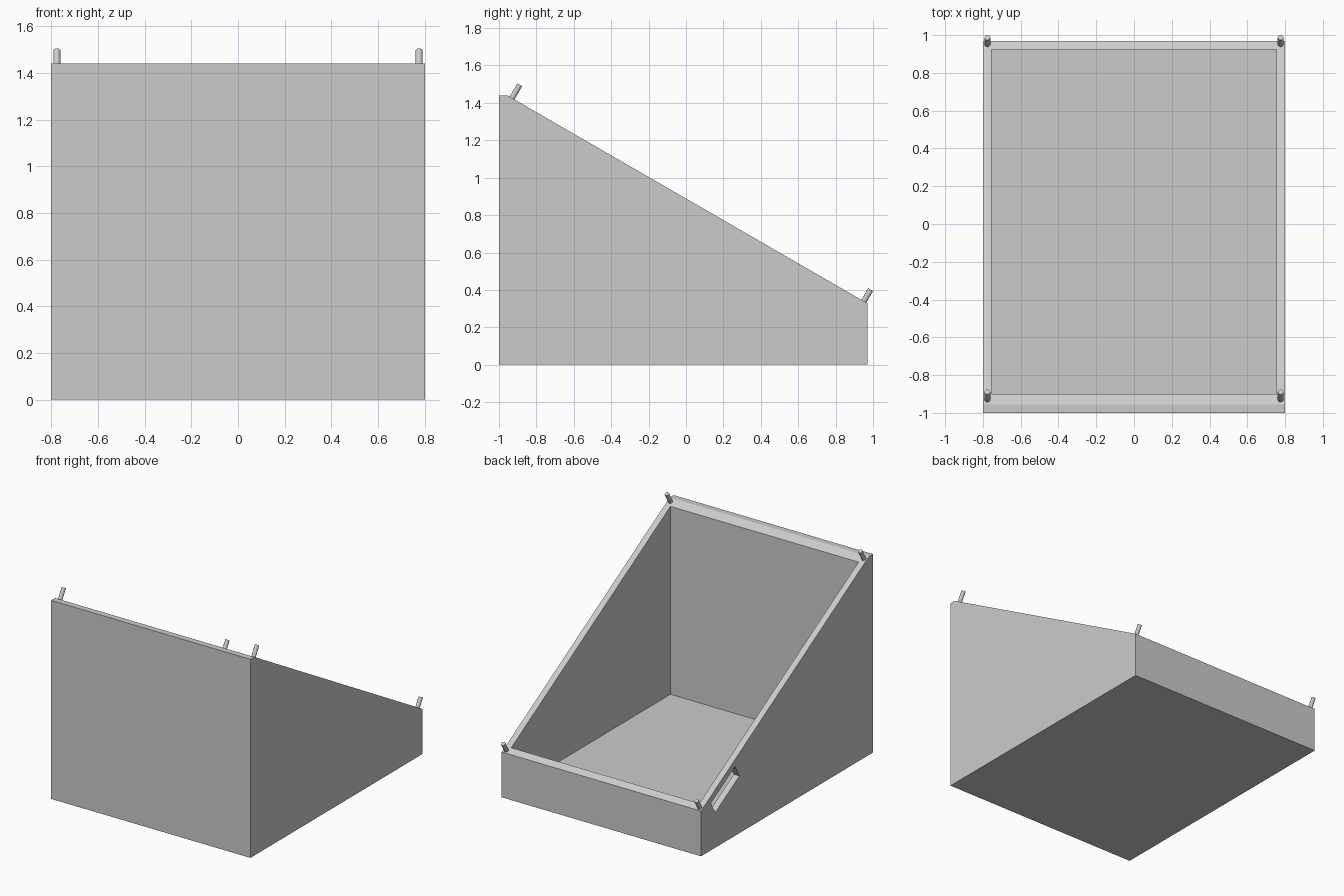
import bpy, bmesh, math
from mathutils import Vector

cube = bpy.data.objects.get("Cube")
if cube:
    bpy.data.objects.remove(cube, do_unlink=True)

GREY = 0.6
WALL = 0.045
HALF_W, FRONT, BACK = 0.8, -1.0, 0.97
TOP, LIP_Y = 1.44, -0.955
TILT = math.radians(30)
ALONG = Vector((0, math.cos(TILT), -math.sin(TILT)))   # down the slope
NORMAL = Vector((0, math.sin(TILT), math.cos(TILT)))   # out of the slope

grey = bpy.data.materials.new("light grey")
grey.use_nodes = True
grey.diffuse_color = (GREY, GREY, GREY, 1)
grey.node_tree.nodes["Principled BSDF"].inputs["Base Color"].default_value = (GREY, GREY, GREY, 1)


def slope_z(y):
    return TOP - math.tan(TILT) * (y - LIP_Y)


def prism(name, profile, x0, x1):
    """Extrude a (y, z) profile from x0 to x1."""
    bm = bmesh.new()
    face = bm.faces.new([bm.verts.new((x0, y, z)) for y, z in profile])
    ext = bmesh.ops.extrude_face_region(bm, geom=[face])["geom"]
    verts = [v for v in ext if isinstance(v, bmesh.types.BMVert)]
    bmesh.ops.translate(bm, verts=verts, vec=(x1 - x0, 0, 0))
    bmesh.ops.recalc_face_normals(bm, faces=bm.faces)
    mesh = bpy.data.meshes.new(name)
    bm.to_mesh(mesh)
    bm.free()
    mesh.materials.append(grey)
    obj = bpy.data.objects.new(name, mesh)
    bpy.context.collection.objects.link(obj)
    return obj


def cut(obj, cutter):
    """Subtract the cutter, keep the result and remove the cutter."""
    cutter.hide_render = True
    mod = obj.modifiers.new("cut", "BOOLEAN")
    mod.operation, mod.solver, mod.object = "DIFFERENCE", "EXACT", cutter
    bpy.context.view_layer.update()
    graph = bpy.context.evaluated_depsgraph_get()
    mesh = bpy.data.meshes.new_from_object(obj.evaluated_get(graph))
    obj.modifiers.clear()
    obj.data = mesh
    bpy.data.objects.remove(cutter, do_unlink=True)


# Wedge-shaped case with a flat lip along the tall front
case = prism("case", [(FRONT, 0), (BACK, 0), (BACK, slope_z(BACK)),
                      (LIP_Y, TOP), (FRONT, TOP)], -HALF_W, HALF_W)

# Open interior
inner_front, inner_back, inner_x = -0.9, BACK - WALL, HALF_W - WALL
cut(case, prism("interior_cutter", [(inner_front, WALL), (inner_back, WALL),
                                    (inner_back, 2), (inner_front, 2)], -inner_x, inner_x))

# Slot through one side wall, parallel to the slope
corner = Vector((0, 0.88, slope_z(0.88))) - NORMAL * WALL
length, width = ALONG * -0.32, NORMAL * -0.1
slot = [corner, corner + length, corner + length + width, corner + width]
cut(case, prism("slot_cutter", [(p.y, p.z) for p in slot], -HALF_W - 0.1, -HALF_W + 0.1))

# Locating pins standing square to the sloped rim
PIN_LEN, SUNK = 0.08, 0.015
for end, tip in (("front", Vector((0, -0.889, 1.497))), ("back", Vector((0, 0.987, 0.402)))):
    for side, sign in (("left", 1), ("right", -1)):
        centre = tip - NORMAL * (PIN_LEN + SUNK) / 2
        centre.x = sign * 0.776
        bpy.ops.mesh.primitive_cylinder_add(vertices=16, radius=0.015, depth=PIN_LEN + SUNK,
                                            location=centre, rotation=(-TILT, 0, 0))
        pin = bpy.context.object
        pin.name = f"{end}_{side}_pin"
        pin.data.materials.append(grey)
